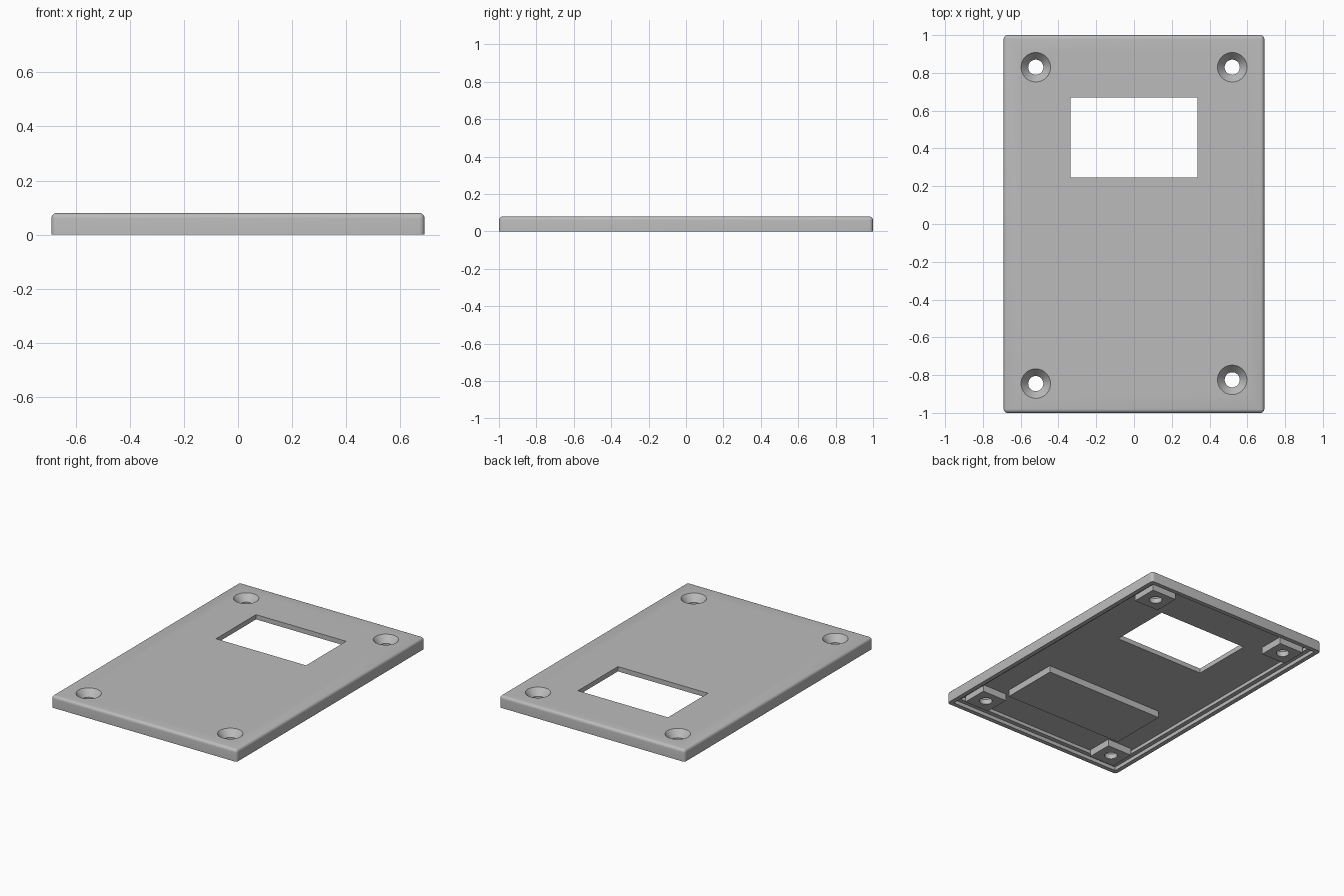
import bpy, bmesh, math

if "Cube" in bpy.data.objects:
    bpy.data.objects.remove(bpy.data.objects["Cube"])

W, L, H = 0.69, 1.0, 0.08      # half width, half length, height
CEIL, LEDGE = 0.048, 0.025     # underside of the plate, height of inner step
HOLES = [(-0.52, 0.83), (0.52, 0.83), (-0.52, -0.845), (0.52, -0.825)]

grey = bpy.data.materials.new("plastic_grey")
grey.diffuse_color = (0.5, 0.5, 0.5, 1)
grey.use_nodes = True
grey.node_tree.nodes["Principled BSDF"].inputs["Base Color"].default_value = grey.diffuse_color


def finish(name, bm):
    bmesh.ops.recalc_face_normals(bm, faces=bm.faces)
    me = bpy.data.meshes.new(name)
    bm.to_mesh(me)
    bm.free()
    me.materials.append(grey)
    ob = bpy.data.objects.new(name, me)
    bpy.context.collection.objects.link(ob)
    return ob


def box_bm(x0, x1, y0, y1, z0, z1):
    bm = bmesh.new()
    bmesh.ops.create_cube(bm, size=1)
    for v in bm.verts:
        v.co.x = x1 if v.co.x > 0 else x0
        v.co.y = y1 if v.co.y > 0 else y0
        v.co.z = z1 if v.co.z > 0 else z0
    return bm


def box(name, *dims):
    return finish(name, box_bm(*dims))


def lathe(name, profile, x, y, n=40):
    """Closed solid turned around a vertical axis from (radius, z) points."""
    bm = bmesh.new()
    rings = [[bm.verts.new((x + r * math.cos(2 * math.pi * i / n),
                            y + r * math.sin(2 * math.pi * i / n), z))
              for i in range(n)] for r, z in profile]
    for a, b in zip(rings, rings[1:]):
        for i in range(n):
            j = (i + 1) % n
            bm.faces.new((a[i], a[j], b[j], b[i]))
    bm.faces.new(rings[0])
    bm.faces.new(rings[-1])
    return finish(name, bm)


def combine(target, other, operation):
    mod = target.modifiers.new(operation.lower(), 'BOOLEAN')
    mod.operation, mod.solver, mod.object = operation, 'EXACT', other
    bpy.context.view_layer.objects.active = target
    bpy.ops.object.modifier_apply(modifier=mod.name)
    bpy.data.objects.remove(other)


# Cover plate with rounded top and upright edges
bm = box_bm(-W, W, -L, L, 0, H)
edges = [e for e in bm.edges if max(v.co.z for v in e.verts) > H / 2]
bmesh.ops.bevel(bm, geom=edges, offset=0.02, segments=5, profile=0.5, affect='EDGES')
cover = finish("cover_plate", bm)

# Hollow underside with a stepped rim
combine(cover, box("rim_cut", -0.66, 0.66, -0.97, 0.97, -0.1, LEDGE), 'DIFFERENCE')
combine(cover, box("hollow_cut", -0.63, 0.63, -0.94, 0.94, -0.1, CEIL), 'DIFFERENCE')

# Screw bosses and raised pad on the underside
for x, y in HOLES:
    combine(cover, box("screw_boss", x - 0.092, x + 0.092, y - 0.091, y + 0.085,
                       0.001, CEIL + 0.01), 'UNION')
combine(cover, box("pad", -0.445, 0.445, -0.69, -0.29, 0.003, CEIL + 0.01), 'UNION')

# Display window
combine(cover, box("window_cut", -0.335, 0.335, 0.245, 0.67, -0.1, 0.2), 'DIFFERENCE')

# Countersunk screw holes
for x, y in HOLES:
    combine(cover, lathe("hole_cut", [(0.04, -0.1), (0.04, 0.035), (0.078, H), (0.078, 0.2)],
                         x, y), 'DIFFERENCE')

bpy.ops.object.select_all(action='DESELECT')
cover.select_set(True)
bpy.context.view_layer.objects.active = cover
bpy.ops.object.shade_smooth_by_angle(angle=math.radians(30))
